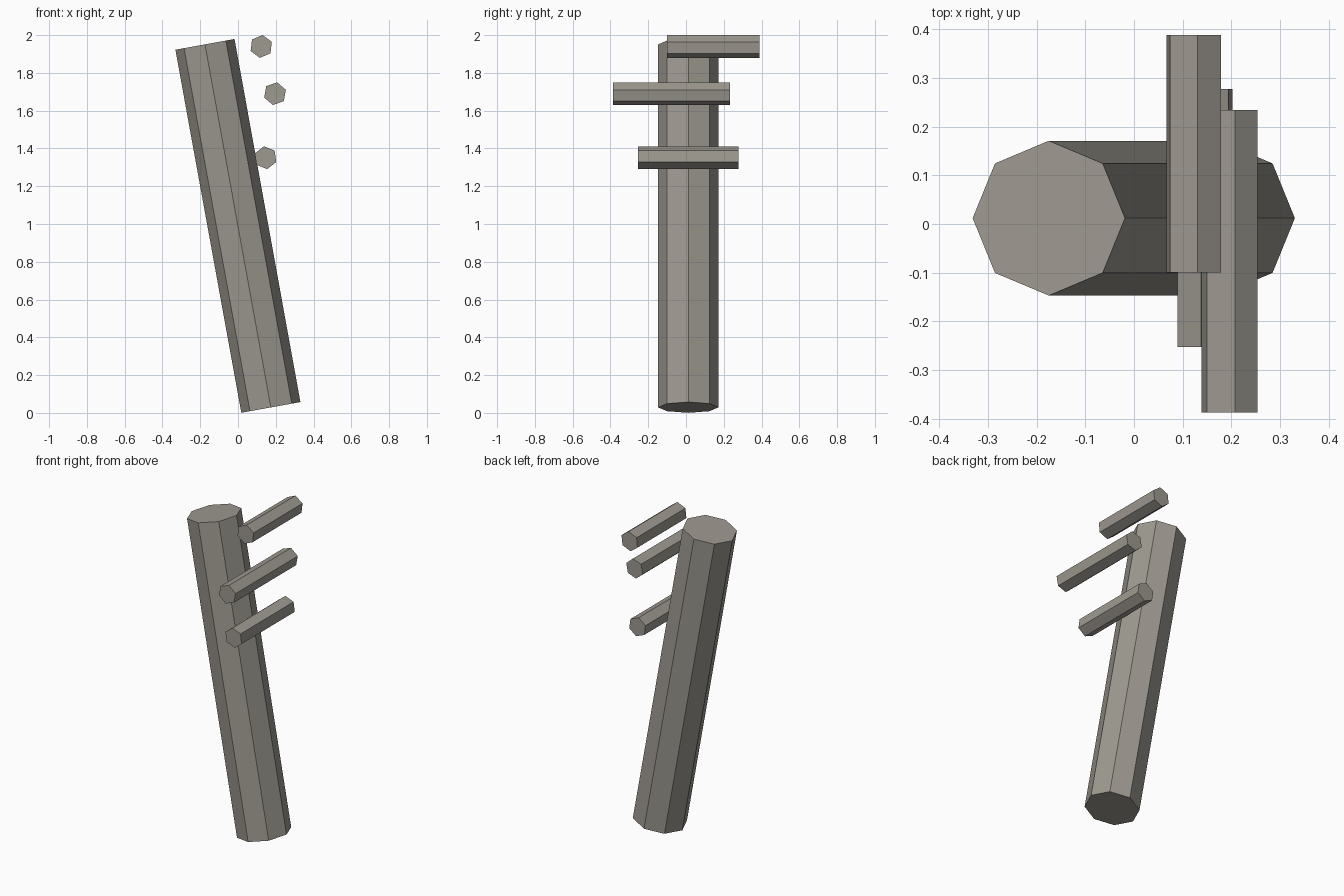
import bpy
from math import radians
from mathutils import Vector, Matrix

if "Cube" in bpy.data.objects:
    bpy.data.objects.remove(bpy.data.objects["Cube"])

# Dark warm grey for every part
wood = bpy.data.materials.new("weathered_wood")
wood.diffuse_color = (0.34, 0.32, 0.28, 1)
wood.use_nodes = True
wood.node_tree.nodes["Principled BSDF"].inputs["Base Color"].default_value = wood.diffuse_color


def prism(name, start, end, radius, sides, twist=0.0):
    """Flat-faced prism between two points in the XZ plane or along Y."""
    start, end = Vector(start), Vector(end)
    axis = end - start
    bpy.ops.mesh.primitive_cylinder_add(vertices=sides, radius=radius, depth=axis.length)
    ob = bpy.context.object
    ob.name = name
    # first vertex of the primitive sits on local +Y
    if abs(axis.y) > 0.01:
        rot = Matrix.Rotation(radians(90), 4, 'X')      # local +Y -> world +Z
        rot = Matrix.Rotation(radians(twist), 4, 'Y') @ rot
    else:
        rot = Vector((0, 0, 1)).rotation_difference(axis).to_matrix().to_4x4()
    ob.data.transform(Matrix.Translation((start + end) / 2) @ rot)
    ob.data.materials.append(wood)
    return ob


# Leaning octagonal post
prism("post", (0.174, 0.012, 0.029), (-0.175, 0.012, 1.951), 0.159, 8)

# Three hexagonal rungs running front to back: x, z, y start, y end, twist
rungs = [
    (0.123, 1.940, -0.100, 0.388, 6.6),
    (0.196, 1.690, -0.387, 0.234, 10.5),
    (0.146, 1.351, -0.253, 0.277, -8.0),
]
for i, (x, z, y0, y1, twist) in enumerate(rungs, 1):
    prism(f"rung_{i}", (x, y0, z), (x, y1, z), 0.061, 6, twist)
